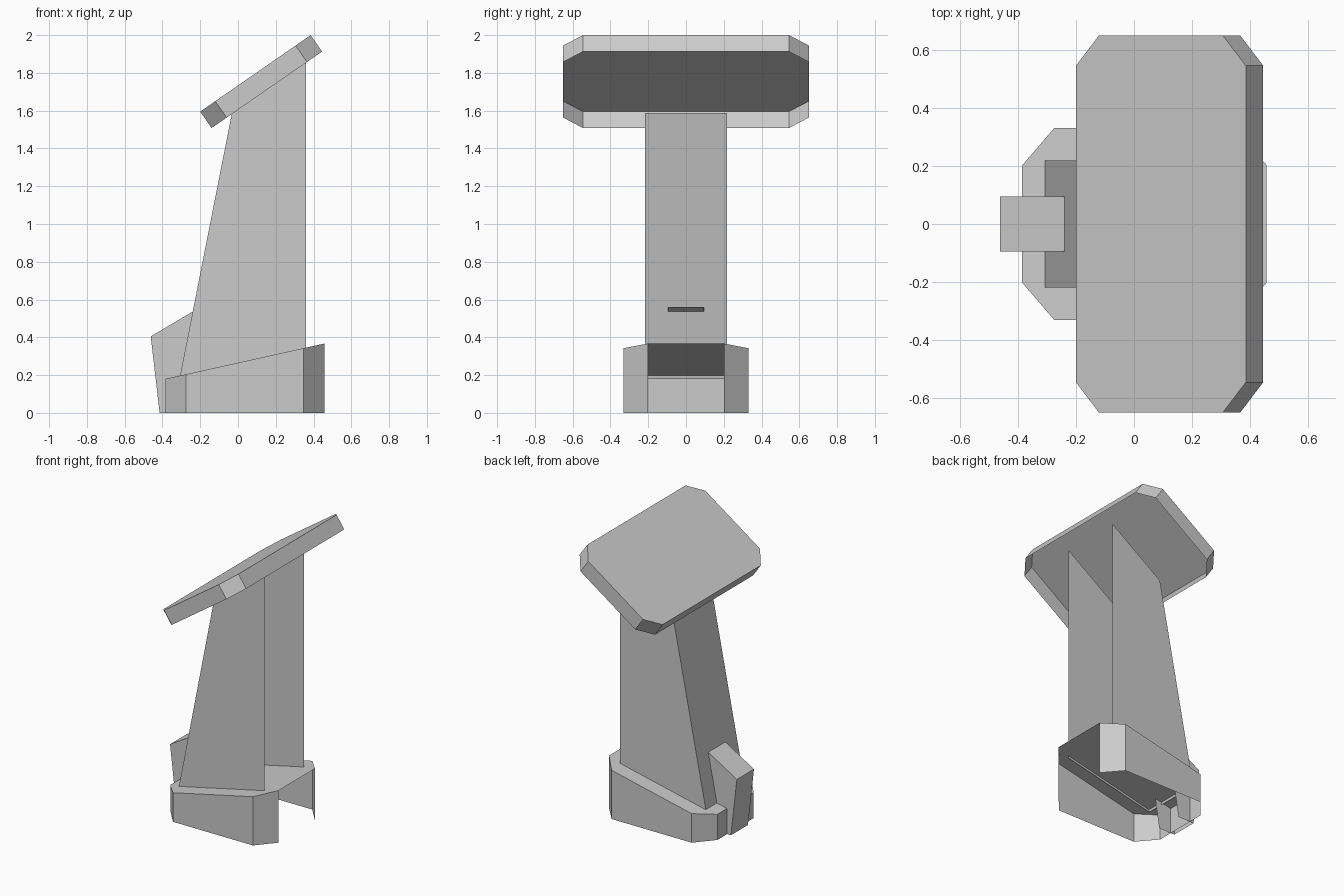
import bpy
import bmesh
from mathutils import Vector

cube = bpy.data.objects.get("Cube")
if cube:
    bpy.data.objects.remove(cube, do_unlink=True)

grey = bpy.data.materials.new("plain_grey")
grey.use_nodes = True
colour = (0.6, 0.6, 0.6, 1)
grey.diffuse_color = colour
grey.node_tree.nodes["Principled BSDF"].inputs["Base Color"].default_value = colour


def loft(name, ring_a, ring_b, walls, cap_a=True, cap_b=True):
    """Thin shell between two matching rings; walls lists the edges to fill."""
    bm = bmesh.new()
    a = [bm.verts.new(p) for p in ring_a]
    b = [bm.verts.new(p) for p in ring_b]
    if cap_a:
        bm.faces.new(a)
    if cap_b:
        bm.faces.new(b[::-1])
    for i in walls:
        j = (i + 1) % len(a)
        bm.faces.new((a[j], a[i], b[i], b[j]))
    bmesh.ops.recalc_face_normals(bm, faces=bm.faces)
    mesh = bpy.data.meshes.new(name)
    bm.to_mesh(mesh)
    bm.free()
    mesh.materials.append(grey)
    obj = bpy.data.objects.new(name, mesh)
    bpy.context.collection.objects.link(obj)
    return obj


def chamfered(x0, x1, half, cx, cy):
    """Rectangle with cut corners; edge 0 is the x1 side."""
    return [(x1, -half + cy), (x1, half - cy), (x1 - cx, half), (x0 + cx, half),
            (x0, half - cy), (x0, -half + cy), (x0 + cx, -half), (x1 - cx, -half)]


def side_shell(name, profile, half, walls):
    """Profile in xz, drawn on both sides, joined along the chosen edges."""
    return loft(name, [(x, -half, z) for x, z in profile],
                [(x, half, z) for x, z in profile], walls)


# Base: sloped lid, open below and open in the middle of the +x side
plan = chamfered(-0.385, 0.457, 0.33, 0.11, 0.128)
loft("base", [(x, y, 0.18 + (x + 0.385) * 0.222) for x, y in plan],
     [(x, y, 0) for x, y in plan], range(1, 8), cap_b=False)

# Column: two side panels and a leaning panel, open towards +x
side_shell("column", [(0.36, 0.33), (0.36, 1.857), (-0.032, 1.588), (-0.31, 0.18)],
           0.218, [2])

# Small sloped box against the leaning panel
side_shell("front_box", [(-0.29, 0), (-0.2, 0.56), (-0.462, 0.405), (-0.415, 0)],
           0.095, [1, 2])

# Tilted top tray, open underneath
low, high = Vector((-0.2, 0, 1.595)), Vector((0.385, 0, 2.0))
drop = Vector((0.06, 0, -0.087))
along = (high - low).normalized()
tray = [low + along * u + Vector((0, y, 0))
        for u, y in chamfered(0, (high - low).length, 0.65, 0.097, 0.105)]
loft("top_tray", tray, [p + drop for p in tray], range(8), cap_b=False)
